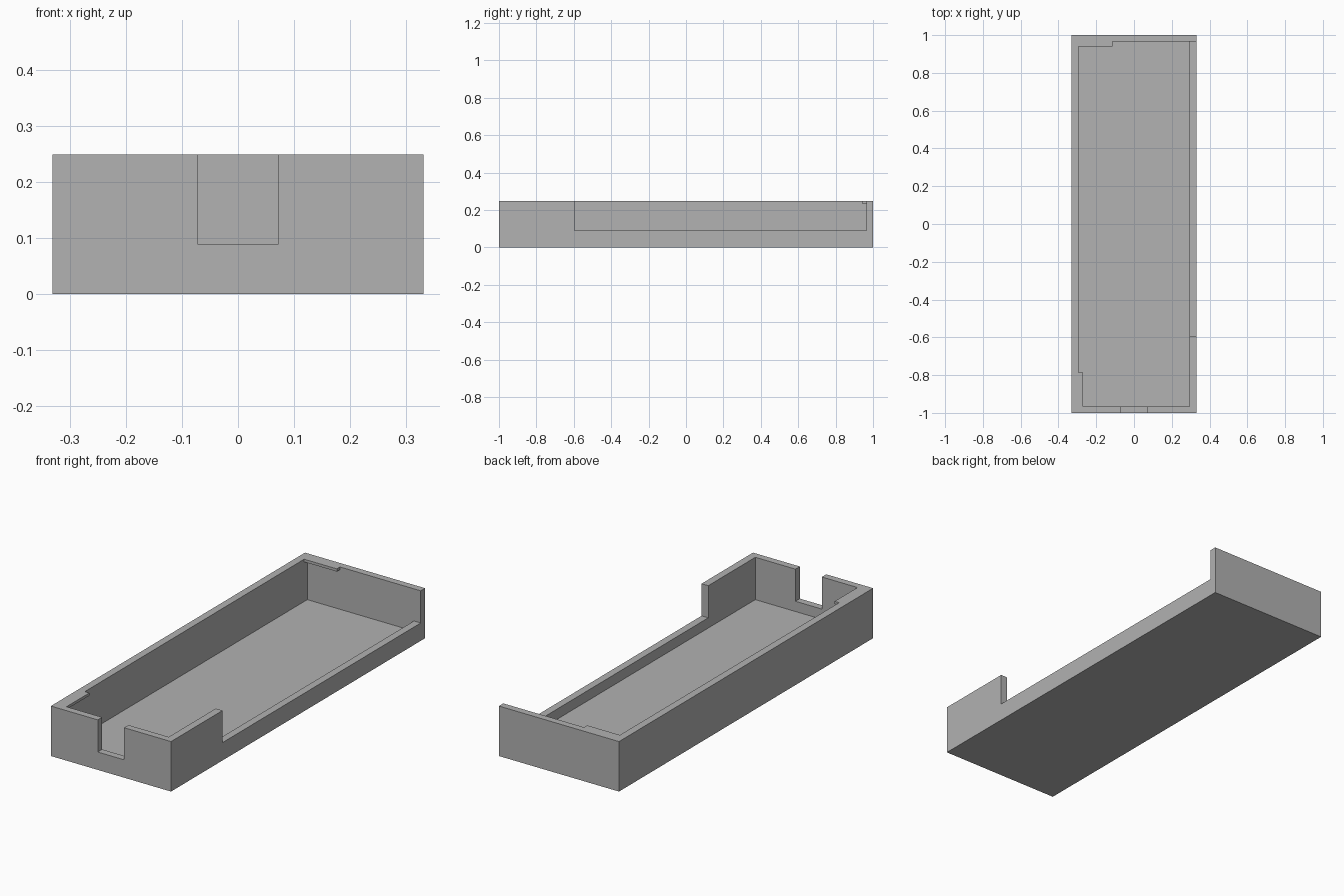
import bpy
import bmesh

if "Cube" in bpy.data.objects:
    bpy.data.objects.remove(bpy.data.objects["Cube"], do_unlink=True)

HX, HY, TOP = 0.331, 1.0, 0.249       # outer half sizes and height
IX, IY, FLOOR = 0.294, 0.9655, 0.038  # inner half sizes and floor level
SILL, LIP_Z, OVER = 0.089, 0.2355, 0.4
LIP, LIP_LEN = 0.025, 0.18            # retaining lip depth and length

grey = bpy.data.materials.new("plain grey")
grey.use_nodes = True
colour = (0.445, 0.445, 0.445, 1)
grey.diffuse_color = colour
grey.node_tree.nodes["Principled BSDF"].inputs["Base Color"].default_value = colour


def prism(name, outline, z0, z1):
    """Extrude a flat outline from z0 up to z1."""
    bm = bmesh.new()
    base = bm.faces.new([bm.verts.new((x, y, z0)) for x, y in outline])
    side = bmesh.ops.extrude_face_region(bm, geom=[base])["geom"]
    verts = [g for g in side if isinstance(g, bmesh.types.BMVert)]
    bmesh.ops.translate(bm, verts=verts, vec=(0, 0, z1 - z0))
    bmesh.ops.recalc_face_normals(bm, faces=bm.faces)
    mesh = bpy.data.meshes.new(name)
    bm.to_mesh(mesh)
    bm.free()
    mesh.materials.append(grey)
    obj = bpy.data.objects.new(name, mesh)
    bpy.context.collection.objects.link(obj)
    return obj


def rect(x0, x1, y0, y1):
    return [(x0, y0), (x1, y0), (x1, y1), (x0, y1)]


def cut(target, cutter):
    """Subtract the cutter from the target and discard it."""
    mod = target.modifiers.new(cutter.name, "BOOLEAN")
    mod.operation = "DIFFERENCE"
    mod.solver = "EXACT"
    mod.object = cutter
    bpy.context.view_layer.update()
    bpy.context.view_layer.objects.active = target
    bpy.ops.object.modifier_apply(modifier=mod.name)
    bpy.data.objects.remove(cutter, do_unlink=True)


# Solid block that becomes the open tray
tray = prism("tray", rect(-HX, HX, -HY, HY), 0, TOP)

# Main cavity below the lips
cut(tray, prism("cavity", rect(-IX, IX, -IY, IY), FLOOR, LIP_Z))

# Mouth of the cavity, stepped inwards to leave two retaining lips
mouth = [(LIP - IX, -IY), (IX, -IY), (IX, IY), (LIP_LEN - IX, IY),
         (LIP_LEN - IX, IY - LIP), (-IX, IY - LIP),
         (-IX, LIP_LEN - IY), (LIP - IX, LIP_LEN - IY)]
cut(tray, prism("mouth", mouth, LIP_Z - 0.05, OVER))

# Front cable notch and long opening in the left wall
cut(tray, prism("front_notch", rect(-0.0725, 0.0725, -1.1, -0.9), SILL, OVER))
cut(tray, prism("side_opening", rect(0.25, 0.4, -0.595, IY), SILL, OVER))
